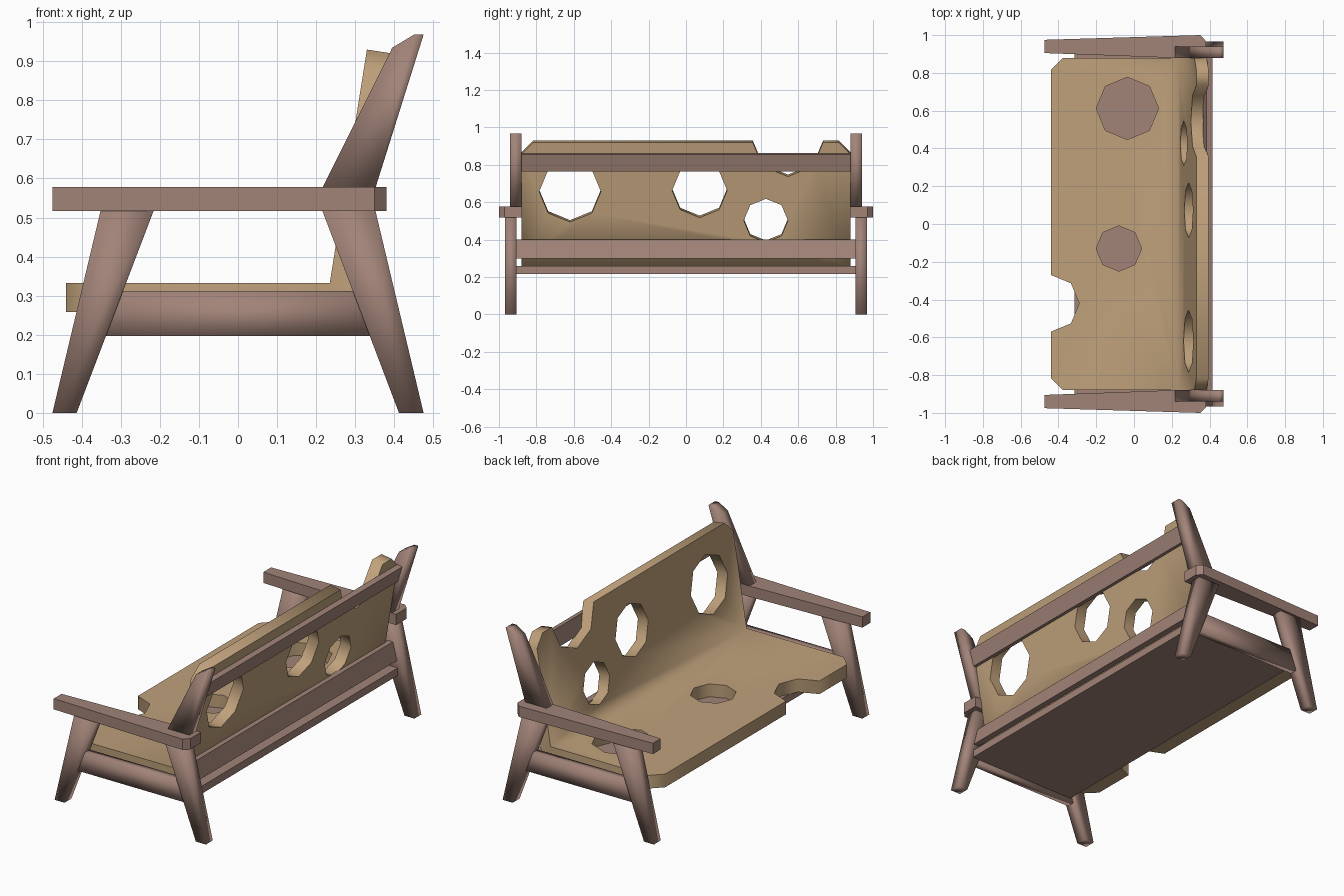
import bpy
import bmesh
import math
from mathutils import Matrix, Vector

cube = bpy.data.objects.get("Cube")
if cube:
    bpy.data.objects.remove(cube, do_unlink=True)


def material(name, rgb):
    mat = bpy.data.materials.new(name)
    mat.use_nodes = True
    mat.diffuse_color = (*rgb, 1)
    mat.node_tree.nodes["Principled BSDF"].inputs["Base Color"].default_value = (*rgb, 1)
    return mat


brown = material("brown wood", (0.356, 0.227, 0.188))
tan = material("tan plywood", (0.521, 0.356, 0.198))


def finish(name, bm, mat):
    bmesh.ops.recalc_face_normals(bm, faces=bm.faces)
    mesh = bpy.data.meshes.new(name)
    bm.to_mesh(mesh)
    bm.free()
    mesh.materials.append(mat)
    obj = bpy.data.objects.new(name, mesh)
    bpy.context.collection.objects.link(obj)
    return obj


def prism(points, axis, lo, hi):
    """Extrude an outline: (x, z) along y, or (x, y) along z."""
    bm = bmesh.new()
    place = (lambda a, b: (a, lo, b)) if axis == "y" else (lambda a, b: (a, b, lo))
    face = bm.faces.new([bm.verts.new(place(a, b)) for a, b in points])
    step = Vector((0, hi - lo, 0) if axis == "y" else (0, 0, hi - lo))
    new = bmesh.ops.extrude_face_region(bm, geom=[face])["geom"]
    bmesh.ops.translate(bm, vec=step, verts=[v for v in new if isinstance(v, bmesh.types.BMVert)])
    return bm


def paired(name, points, axis, lo, hi, smooth=False):
    """One part on each end of the bench."""
    obj = finish(name, prism(points, axis, lo, hi), brown)
    for poly in obj.data.polygons:
        poly.use_smooth = smooth
    mirror = obj.modifiers.new("Mirror", "MIRROR")
    mirror.use_axis = (False, True, False)
    return obj


# End frames
paired("front_legs", [(-0.475, 0), (-0.413, 0), (-0.213, 0.525), (-0.35, 0.525)],
       "y", 0.905, 0.967, True)
paired("back_legs", [(0.412, 0), (0.475, 0), (0.35, 0.525), (0.213, 0.525)],
       "y", 0.905, 0.967, True)
paired("back_posts", [(0.213, 0.57), (0.35, 0.57), (0.475, 0.968), (0.45, 0.968), (0.395, 0.935)],
       "y", 0.88, 0.94, True)
paired("armrests", [(-0.475, 0.905), (-0.475, 0.975), (0.35, 1.0), (0.38, 0.97), (0.38, 0.876), (0.2, 0.88)],
       "z", 0.517, 0.578)
paired("side_rails", [(-0.385, 0.197), (0.41, 0.197), (0.385, 0.312), (-0.34, 0.312)],
       "y", 0.91, 0.955, True)

# Long members
finish("base_panel", prism([(-0.315, 0.217), (0.37, 0.217), (0.37, 0.26), (-0.315, 0.26)],
                           "y", -0.908, 0.908), brown)
finish("lower_back_rail", prism([(0.33, 0.3), (0.365, 0.3), (0.34, 0.4), (0.305, 0.4)],
                                "y", -0.905, 0.905), brown)
finish("upper_back_rail", prism([(0.365, 0.765), (0.388, 0.765), (0.415, 0.855), (0.384, 0.862)],
                                "y", -0.882, 0.882), brown)

# Bent seat and backrest with clipped outer corners
bm = prism([(-0.44, 0.258), (0.289, 0.258), (0.395, 0.92), (0.33, 0.93), (0.235, 0.333), (-0.44, 0.333)],
           "y", -0.88, 0.88)


def is_corner(edge):
    a, b = (v.co for v in edge.verts)
    same_end = abs(a.y - b.y) < 0.001
    return same_end and ((a.x < -0.43 and b.x < -0.43) or (a.z > 0.9 and b.z > 0.9))


bmesh.ops.bevel(bm, geom=[e for e in bm.edges if is_corner(e)], offset=0.064,
                segments=1, affect="EDGES")
seat = finish("seat_and_backrest", bm, tan)

# Eight-sided holes and edge notches
lean = math.atan2(0.095, 0.597)
holes = bmesh.new()


def hole(centre, radius, tilt):
    matrix = Matrix.Translation(centre) @ Matrix.Rotation(tilt, 4, "Y")
    bmesh.ops.create_cone(holes, cap_ends=True, segments=8, radius1=radius, radius2=radius,
                          depth=0.2, matrix=matrix)


for x, y, r in [(-0.035, 0.612, 0.165), (-0.08, -0.13, 0.12), (-0.44, -0.42, 0.15)]:
    hole((x, y, 0.295), r, 0)
for y, z, r in [(-0.62, 0.662, 0.165), (0.073, 0.668, 0.147), (0.427, 0.507, 0.118), (0.545, 0.93, 0.19)]:
    hole((0.268 + (z - 0.333) * math.tan(lean), y, z), r, math.pi / 2 + lean)

cutter = finish("hole_cutter", holes, tan)
cutter.hide_render = True
cut = seat.modifiers.new("Holes", "BOOLEAN")
cut.object = cutter
cut.operation = "DIFFERENCE"
cut.solver = "EXACT"

bpy.ops.object.select_all(action="DESELECT")
seat.select_set(True)
bpy.context.view_layer.objects.active = seat
bpy.ops.object.modifier_apply(modifier=cut.name)
bpy.data.objects.remove(cutter, do_unlink=True)

# Soft shading across the bend, crisp outer edges
bpy.ops.object.shade_smooth_by_angle(angle=math.radians(85))
